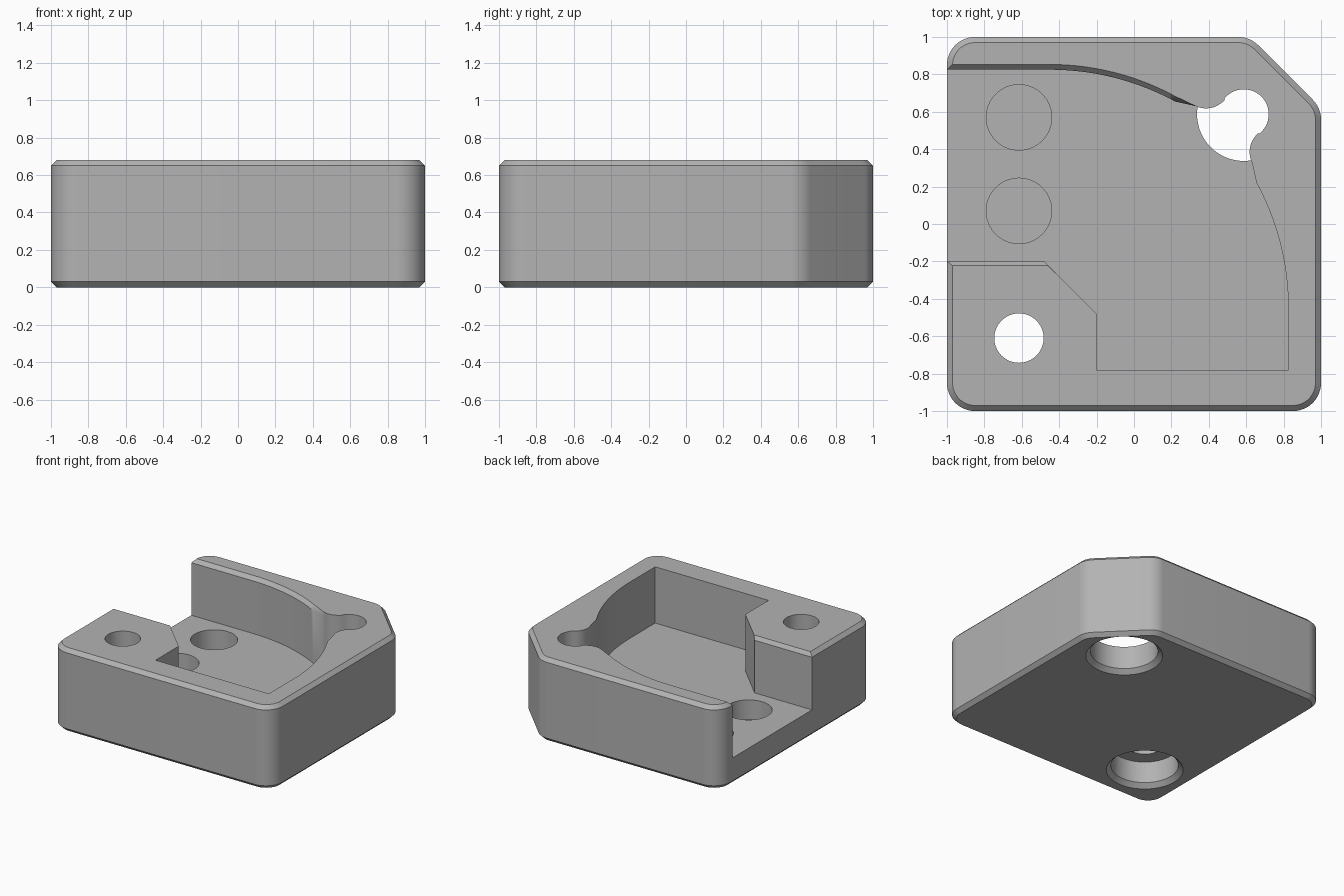
import bpy
import bmesh
from math import radians, cos, sin

cube = bpy.data.objects.get("Cube")
if cube:
    bpy.data.objects.remove(cube, do_unlink=True)

HEIGHT, FLOOR, EDGE = 0.68, 0.22, 0.03

grey = bpy.data.materials.new("plain grey")
grey.use_nodes = True
colour = (0.45, 0.45, 0.45, 1)
grey.diffuse_color = colour
grey.node_tree.nodes["Principled BSDF"].inputs["Base Color"].default_value = colour


def arc(cx, cy, r, start, end, steps=12):
    """Points along an arc, angles in degrees."""
    angles = [radians(start + (end - start) * i / steps) for i in range(steps + 1)]
    return [(cx + r * cos(a), cy + r * sin(a)) for a in angles]


def circle(centre, r):
    return arc(*centre, r, 0, 360, 64)[:-1]


def loft(name, levels):
    """Closed solid through stacked outlines of equal point count."""
    bm = bmesh.new()
    rings = [[bm.verts.new((x, y, z)) for x, y in pts] for z, pts in levels]
    for low, high in zip(rings, rings[1:]):
        n = len(low)
        for i in range(n):
            j = (i + 1) % n
            bm.faces.new((low[i], low[j], high[j], high[i]))
    bm.faces.new(rings[0][::-1])
    bm.faces.new(rings[-1])
    bmesh.ops.recalc_face_normals(bm, faces=bm.faces[:])
    mesh = bpy.data.meshes.new(name)
    bm.to_mesh(mesh)
    bm.free()
    mesh.materials.append(grey)
    obj = bpy.data.objects.new(name, mesh)
    bpy.context.collection.objects.link(obj)
    return obj


def cut(target, cutter):
    cutter.hide_render = True
    bpy.context.view_layer.objects.active = target
    mod = target.modifiers.new("cut", 'BOOLEAN')
    mod.operation, mod.solver, mod.object = 'DIFFERENCE', 'EXACT', cutter
    bpy.ops.object.modifier_apply(modifier=mod.name)
    bpy.data.objects.remove(cutter, do_unlink=True)


# Block outline: rounded corners, one of them clipped diagonally
def block_outline(r):
    corners = [(-.85, -.85, 180, 270), (.85, -.85, 270, 360), (.85, .558, 0, 45),
               (.558, .85, 45, 90), (-.85, .85, 90, 180)]
    return [p for x, y, a, b in corners for p in arc(x, y, r, a, b)]


full, inset = block_outline(0.15), block_outline(0.15 - EDGE)
block = loft("corner_block", [(0, inset), (EDGE, full), (HEIGHT - EDGE, full), (HEIGHT, inset)])

# Pocket: a bowed side and keyhole lobe, mirrored over the diagonal
bow = arc(-0.58, -0.45, 1.405, 0, 28.5, 20)
neck = arc(0.75, 0.385, 0.132, 205, 129, 10)
lobe = arc(0.587, 0.587, 0.133, -51, 45, 20)
half = bow + neck + lobe
mirrored = [(y, x) for x, y in half[-2::-1]]
pocket = [(-1.2, -0.2), (-0.48, -0.2), (-0.2, -0.48), (-0.2, -0.78), (0.825, -0.78)]
pocket += half + mirrored + [(-1.2, 0.825)]


# Widen the pocket mouth on the back wall and the open front corner
def widen(p):
    x, y = p
    if x < 0.3 and y > 0.5:
        return (x, y + 0.028)
    if x < -0.4 and y < 0:
        return (x + 0.02 * (x > -1), y - 0.022)
    return p


mouth = [widen(p) for p in pocket]
cut(block, loft("pocket_cutter", [(FLOOR, pocket), (HEIGHT - EDGE, pocket),
                                  (HEIGHT, mouth), (HEIGHT + 0.1, mouth)]))

# Countersunk bores underneath
front_hole, back_hole = (-0.615, -0.61), (0.587, 0.587)
for centre, top in ((front_hole, FLOOR - 0.01), (back_hole, FLOOR + 0.005)):
    rim, bore = circle(centre, 0.285), circle(centre, 0.25)
    cut(block, loft("bore_cutter", [(-0.1, rim), (0, rim), (0.035, bore), (top, bore)]))

# Narrow through hole at the front
shaft = circle(front_hole, 0.132)
cut(block, loft("shaft_cutter", [(-0.1, shaft), (HEIGHT + 0.1, shaft)]))

# Round recesses in the pocket floor
for y in (0.57, 0.07):
    recess = circle((-0.615, y), 0.175)
    cut(block, loft("recess_cutter", [(0.06, recess), (FLOOR + 0.1, recess)]))

bpy.ops.object.select_all(action='DESELECT')
block.select_set(True)
bpy.context.view_layer.objects.active = block
bpy.ops.object.shade_smooth_by_angle(angle=radians(25))
